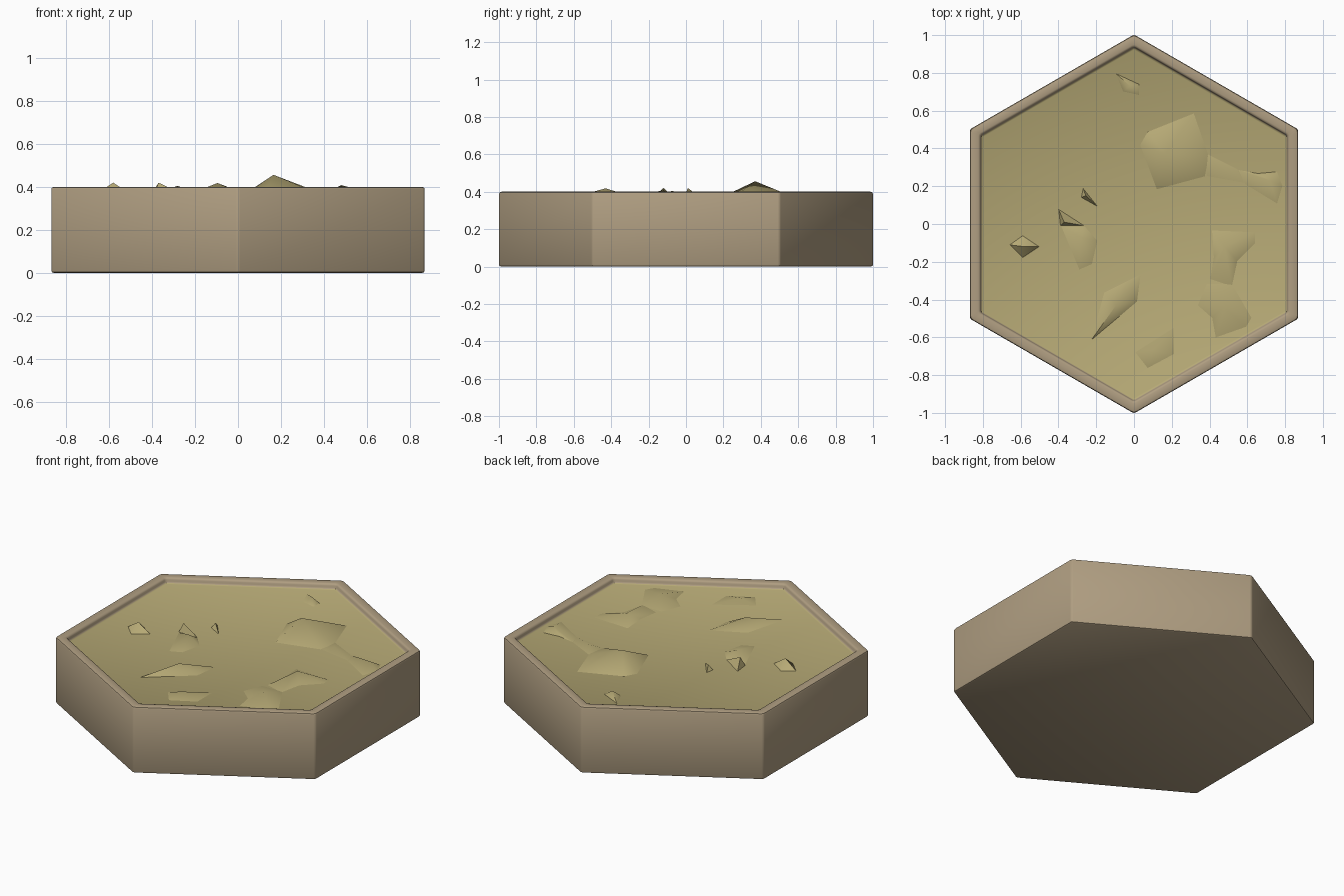
import bpy, bmesh
from math import sin, cos, pi

if "Cube" in bpy.data.objects:
    bpy.data.objects.remove(bpy.data.objects["Cube"])

FLOOR = 0.368


def material(name, rgb):
    m = bpy.data.materials.new(name)
    m.diffuse_color = (*rgb, 1)
    m.use_nodes = True
    m.node_tree.nodes["Principled BSDF"].inputs["Base Color"].default_value = m.diffuse_color
    return m


stone = material("stone", (0.43, 0.34, 0.22))
sand = material("sand", (0.47, 0.40, 0.18))


def finish(bm, name, mats, angle):
    bmesh.ops.recalc_face_normals(bm, faces=bm.faces)
    me = bpy.data.meshes.new(name)
    bm.to_mesh(me)
    bm.free()
    for m in mats:
        me.materials.append(m)
    ob = bpy.data.objects.new(name, me)
    bpy.context.collection.objects.link(ob)
    bpy.ops.object.select_all(action='DESELECT')
    bpy.context.view_layer.objects.active = ob
    ob.select_set(True)
    bpy.ops.object.shade_smooth_by_angle(angle=angle)
    return ob


# Hexagonal tile: block with a raised rim around a recessed sand floor
bm = bmesh.new()
rings = []
for r, z in [(1.003, 0), (1.003, 0.4), (0.94, 0.4), (0.935, FLOOR)]:
    rings.append([bm.verts.new((r * sin(k * pi / 3), r * cos(k * pi / 3), z))
                  for k in range(6)])
for a, b in zip(rings, rings[1:]):
    for k in range(6):
        bm.faces.new((a[k], a[k - 1], b[k - 1], b[k]))
bm.faces.new(rings[0])
floor = bm.faces.new(rings[-1])
floor.material_index = 1
bmesh.ops.recalc_face_normals(bm, faces=bm.faces)
bmesh.ops.bevel(bm, geom=bm.edges[:], offset=0.011, segments=2, profile=0.5,
                affect='EDGES', material=-1)
finish(bm, "hex_tile", [stone, sand], 0.7)


# Low sand mounds: outline on the floor rising to one peak
def mound(name, outline, peak):
    bm = bmesh.new()
    base = [bm.verts.new((x, y, FLOOR - 0.002)) for x, y in outline]
    top = bm.verts.new(peak)
    for i in range(len(base)):
        bm.faces.new((base[i - 1], base[i], top))
    bm.faces.new(base)
    finish(bm, name, [sand], 1.0)


mound("large_mound", [(.03, .42), (.07, .49), (.32, .59), (.40, .36), (.38, .25),
                      (.12, .18)], (.165, .37, .456))
mound("mound_tail", [(.38, .38), (.56, .29), (.60, .21), (.38, .25)], (.44, .29, .385))
mound("tail_end", [(.54, .29), (.65, .27), (.76, .28), (.79, .20), (.76, .10),
                   (.58, .21)], (.72, .23, .396))
mound("east_mound", [(.41, -.03), (.65, -.04), (.65, -.10), (.55, -.20), (.52, -.34),
                     (.40, -.30), (.42, -.18)], (.48, -.12, .408))
mound("southeast_mound", [(.38, -.31), (.52, -.31), (.63, -.50), (.60, -.55), (.43, -.61),
                          (.41, -.50), (.33, -.43)], (.48, -.44, .402))
mound("long_mound", [(.04, -.26), (-.16, -.36), (-.23, -.62), (.02, -.41)],
      (-.095, -.43, .418))
mound("south_mound", [(0, -.68), (.07, -.77), (.22, -.69), (.22, -.54)], (.10, -.67, .392))
mound("west_mound", [(-.66, -.11), (-.59, -.06), (-.50, -.12), (-.59, -.18)],
      (-.58, -.12, .42))
mound("middle_mound", [(-.39, -.01), (-.26, -.01), (-.19, -.09), (-.22, -.22),
                       (-.29, -.25)], (-.28, -.07, .405))
mound("middle_chip", [(-.40, .08), (-.26, -.01), (-.39, -.01)], (-.37, .01, .42))
mound("small_chip", [(-.28, .14), (-.27, .19), (-.19, .09)], (-.255, .15, .398))
mound("north_chip", [(-.10, .80), (.03, .74), (.03, .68), (-.06, .70)], (-.02, .73, .398))
